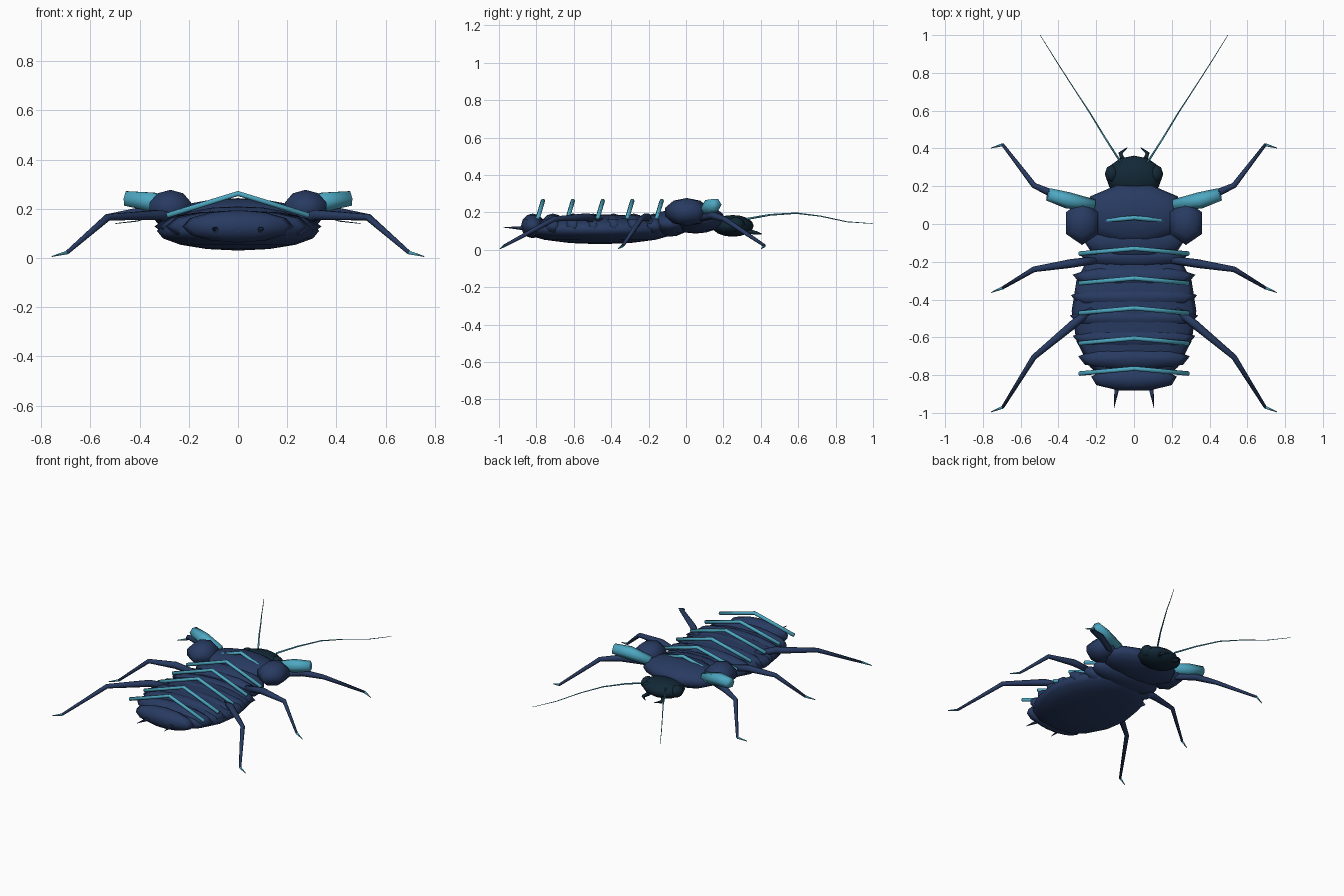
import bpy, bmesh, math
from mathutils import Vector, Matrix

if "Cube" in bpy.data.objects:
    bpy.data.objects.remove(bpy.data.objects["Cube"])


def material(name, rgb):
    m = bpy.data.materials.new(name)
    m.diffuse_color = (*rgb, 1)
    m.use_nodes = True
    m.node_tree.nodes["Principled BSDF"].inputs["Base Color"].default_value = m.diffuse_color
    return m


NAVY = material("navy shell", (0.021, 0.043, 0.12))
CYAN = material("cyan trim", (0.075, 0.39, 0.54))
DARK = material("dark teal head", (0.006, 0.021, 0.037))


def finish(bm, name, mat, smooth):
    bmesh.ops.recalc_face_normals(bm, faces=bm.faces)
    me = bpy.data.meshes.new(name)
    bm.to_mesh(me)
    bm.free()
    me.materials.append(mat)
    for p in me.polygons:
        p.use_smooth = smooth
    ob = bpy.data.objects.new(name, me)
    bpy.context.collection.objects.link(ob)
    return ob


def ellipsoid(name, centre, radii, mat, segs=12, rings=8, turn=0, smooth=True):
    bm = bmesh.new()
    bmesh.ops.create_uvsphere(bm, u_segments=segs, v_segments=rings, radius=1)
    bm.transform(Matrix.Translation(centre) @ Matrix.Diagonal((*radii, 1))
                 @ Matrix.Rotation(turn, 4, 'Z'))
    return finish(bm, name, mat, smooth)


def tube(name, points, radii, mat, sides=6, smooth=True):
    """Capped tube along a path, one radius per point."""
    pts = [Vector(p) for p in points]
    bm = bmesh.new()
    rings = []
    for i, p in enumerate(pts):
        d = (pts[min(i + 1, len(pts) - 1)] - pts[max(i - 1, 0)]).normalized()
        u = d.cross(Vector((0, 0, 1))).normalized()
        v = u.cross(d)
        rings.append([bm.verts.new(p + radii[i] * (math.cos(a) * u + math.sin(a) * v))
                      for a in (2 * math.pi * k / sides for k in range(sides))])
    for a, b in zip(rings, rings[1:]):
        for k in range(sides):
            n = (k + 1) % sides
            bm.faces.new((a[k], a[n], b[n], b[k]))
    bm.faces.new(rings[0])
    bm.faces.new(rings[-1])
    return finish(bm, name, mat, smooth)


# Abdomen core and its overlapping back plates
ellipsoid("abdomen", (0, -0.46, 0.11), (0.33, 0.42, 0.08), NAVY, 16, 8)
plate_widths = (0.23, 0.30, 0.33, 0.345, 0.34, 0.33, 0.29)
for i, w in enumerate(plate_widths):
    y = -0.82 + i * 0.108
    ellipsoid(f"back_plate_{i + 1}", (0, y, 0.128), (w, 0.066, 0.066), NAVY, 9, 6)

# Thorax and head
ellipsoid("rear_thorax", (0, -0.09, 0.14), (0.265, 0.11, 0.07), NAVY, 12, 8)
ellipsoid("thorax", (0, 0.05, 0.165), (0.285, 0.165, 0.078), NAVY, 10, 8, math.pi / 10)
ellipsoid("head", (0, 0.25, 0.128), (0.15, 0.112, 0.058), DARK, 12, 8)

# Raised chevron bars across the back
for i, y in enumerate((-0.765, -0.605, -0.445, -0.287, -0.13, 0.033)):
    tube(f"chevron_bar_{i + 1}",
         [(-0.29, y - 0.027, 0.172), (0, y, 0.262), (0.29, y - 0.027, 0.172)],
         (0.012,) * 3, CYAN)

# Leg joints on the right side: hip, thigh, knee, ankle, toe
legs = {
    "front": [(0.20, 0.04, 0.16), (0.40, 0.145, 0.185), (0.53, 0.205, 0.165),
              (0.695, 0.42, 0.022), (0.757, 0.402, 0.006)],
    "middle": [(0.20, -0.19, 0.15), (0.34, -0.21, 0.175), (0.53, -0.24, 0.165),
               (0.695, -0.338, 0.022), (0.757, -0.363, 0.006)],
    "hind": [(0.22, -0.45, 0.15), (0.32, -0.53, 0.175), (0.53, -0.705, 0.165),
             (0.695, -0.97, 0.022), (0.757, -0.995, 0.006)],
}

for side, s in (("left", -1), ("right", 1)):
    def flip(points):
        return [(s * x, y, z) for x, y, z in points]

    for name, pts in legs.items():
        p = flip(pts)
        tube(f"{name}_leg_{side}", p[:4], (0.02, 0.023, 0.015, 0.008), NAVY)
        tube(f"{name}_foot_{side}", p[3:], (0.008, 0.002), CYAN)

    # Faceted shoulder pods with flared horns
    ellipsoid(f"shoulder_pod_{side}", (s * 0.275, 0.005, 0.202), (0.103, 0.122, 0.075),
              NAVY, 6, 5)
    tube(f"shoulder_horn_{side}",
         flip([(0.21, 0.10, 0.20), (0.35, 0.125, 0.228), (0.455, 0.157, 0.242)]),
         (0.03, 0.044, 0.034), CYAN, 6)

    # Eyes, jaws, feelers and tail spikes
    ellipsoid(f"eye_{side}", (s * 0.115, 0.265, 0.135), (0.04, 0.05, 0.04), DARK, 8, 6)
    tube(f"jaw_{side}", flip([(0.055, 0.33, 0.10), (0.072, 0.375, 0.09), (0.035, 0.405, 0.085)]),
         (0.014, 0.011, 0.002), DARK)
    tube(f"feeler_{side}",
         flip([(0.07, 0.325, 0.165), (0.15, 0.45, 0.187), (0.235, 0.59, 0.196),
               (0.32, 0.72, 0.18), (0.41, 0.86, 0.15), (0.497, 1.0, 0.14)]),
         (0.006, 0.005, 0.004, 0.003, 0.0025, 0.0015), CYAN, 5)
    tube(f"tail_spike_{side}", flip([(0.088, -0.85, 0.115), (0.106, -0.975, 0.12)]),
         (0.015, 0.001), NAVY)
